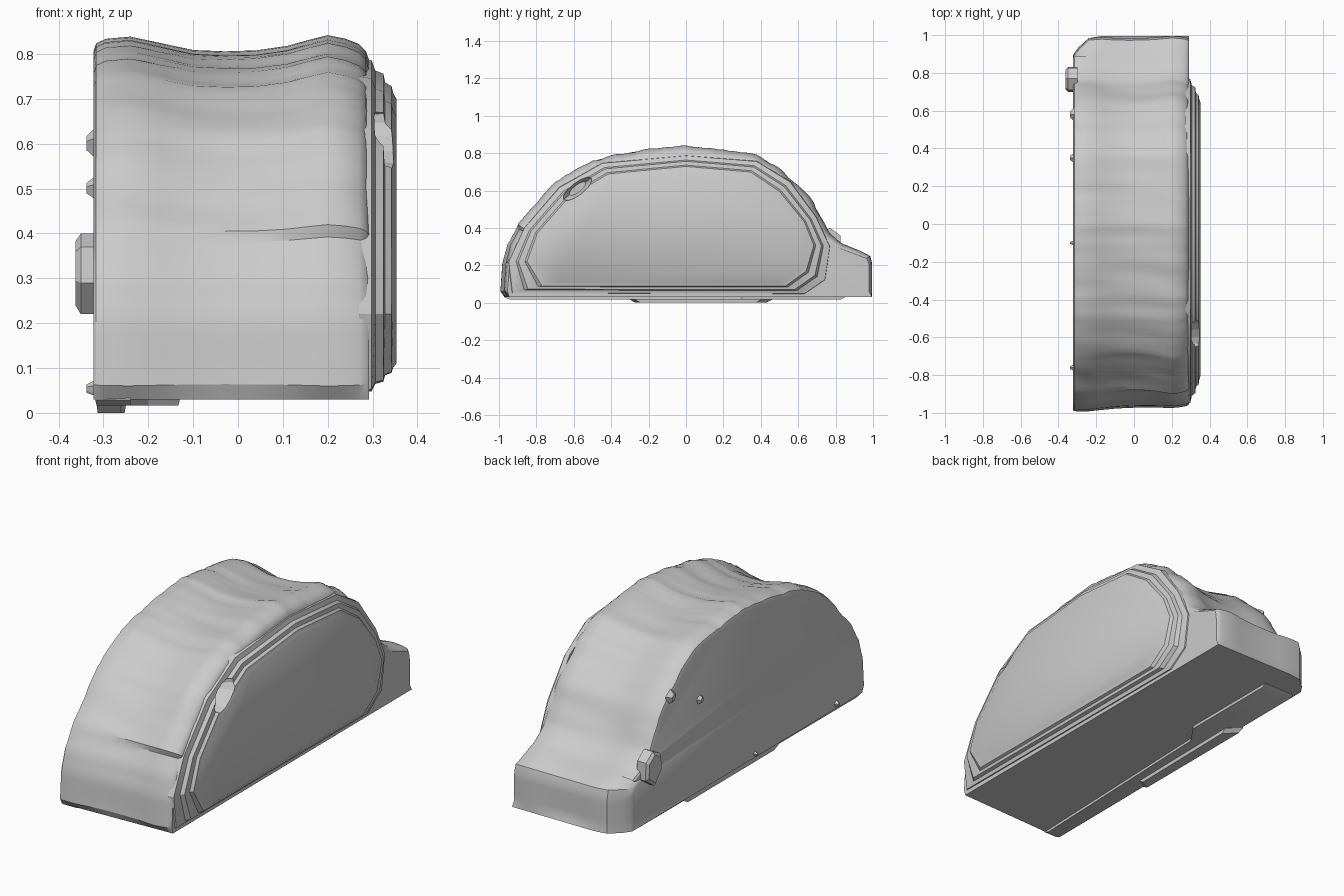
import bpy, bmesh, math, random
from mathutils import Vector

if "Cube" in bpy.data.objects:
    bpy.data.objects.remove(bpy.data.objects["Cube"])

random.seed(4)


def loft(name, rings):
    """Closed solid skinned through rings of equal point count."""
    bm = bmesh.new()
    vr = [[bm.verts.new(p) for p in r] for r in rings]
    n = len(vr[0])
    for a, b in zip(vr, vr[1:]):
        for i in range(n):
            j = (i + 1) % n
            bm.faces.new((a[i], a[j], b[j], b[i]))
    bm.faces.new(vr[0])
    bm.faces.new(vr[-1])
    bmesh.ops.recalc_face_normals(bm, faces=bm.faces)
    me = bpy.data.meshes.new(name)
    bm.to_mesh(me)
    bm.free()
    ob = bpy.data.objects.new(name, me)
    bpy.context.collection.objects.link(ob)
    return ob


def resample(pts, step):
    out = []
    for a, b in zip(pts, pts[1:]):
        a, b = Vector(a), Vector(b)
        k = max(1, round((b - a).length / step))
        out += [a.lerp(b, i / k) for i in range(k)]
    return out + [Vector(pts[-1])]


def smooth(ob, angle=30):
    bpy.ops.object.select_all(action='DESELECT')
    ob.select_set(True)
    bpy.context.view_layer.objects.active = ob
    bpy.ops.object.shade_smooth_by_angle(angle=math.radians(angle))


# Main body: rippled dome profile lofted across the width
profile = [(-0.97, 0.03), (-0.995, 0.06), (-0.985, 0.21), (-0.96, 0.31), (-0.9, 0.42),
           (-0.8, 0.54), (-0.7, 0.65), (-0.6, 0.71), (-0.5, 0.76), (-0.4, 0.79),
           (-0.2, 0.825), (0, 0.842), (0.2, 0.82), (0.38, 0.795), (0.5, 0.72),
           (0.6, 0.63), (0.67, 0.56), (0.73, 0.45), (0.77, 0.37), (0.84, 0.315),
           (0.94, 0.275), (0.985, 0.25), (0.995, 0.21), (0.995, 0.03)]
pts = resample(profile, 0.03)
ripple = [random.uniform(0, 0.009) for _ in pts]
layers = [(-0.322, 0.035), (-0.316, 0.018), (-0.295, 0.008), (-0.24, 0.003), (-0.17, 0.018),
          (-0.1, 0.033), (-0.03, 0.036), (0.04, 0.034), (0.11, 0.024), (0.16, 0.01),
          (0.2, 0.0), (0.24, 0.008), (0.27, 0.02), (0.285, 0.035), (0.292, 0.055)]
rings = []
for x, inset in layers:
    ring = []
    for i, p in enumerate(pts):
        t = pts[min(i + 1, len(pts) - 1)] - pts[max(i - 1, 0)]
        n = Vector((-t.y, t.x)).normalized()
        roof = min(1, max(0, (p.y - 0.2) / 0.35))
        d = inset * (0.3 + 0.7 * roof) + ripple[i] * roof * (0.6 + 0.4 * math.sin(x * 9 + i))
        if p.y < 0.05:
            d = 0
        q = p - n * d
        if p.x > 0.9:      # rounded left corner of the tail
            q.x -= 0.10 * max(0, (-0.2 - x) / 0.122) ** 2
        if p.x < -0.9:     # front end slightly skewed
            q.x += 0.025 * (x + 0.3) / 0.6
        ring.append((x, q.x, q.y))
    rings.append(ring)
body = loft("body", rings)

# Stepped side panel on the right
outer = [(-0.94, 0.05), (-0.955, 0.22), (-0.87, 0.4), (-0.68, 0.62), (-0.45, 0.75), (0, 0.79),
         (0.38, 0.76), (0.56, 0.65), (0.7, 0.46), (0.775, 0.3), (0.75, 0.12), (0.64, 0.045)]
inner = [(-0.69, 0.11), (-0.8, 0.22), (-0.76, 0.36), (-0.6, 0.54), (-0.4, 0.66), (0, 0.70),
         (0.33, 0.67), (0.47, 0.57), (0.6, 0.42), (0.64, 0.31), (0.59, 0.19), (0.48, 0.11)]
steps = [(0.27, 0), (0.298, 0.05), (0.306, 0.3), (0.324, 0.38), (0.328, 0.6),
         (0.342, 0.68), (0.346, 0.86), (0.353, 1.0)]
rings = []
for x, f in steps:
    r = [Vector(a).lerp(Vector(b), f) for a, b in zip(outer, inner)]
    r = resample(r + [r[0]], 10)[:-1]
    rings.append([(x, p.x, p.y) for p in r])
panel = loft("side_panel", rings)

# Slanted pocket near the upper front of the right side
ang = math.radians(38)
rings = []
for x, s in ((0.26, 0.6), (0.30, 1), (0.42, 1.2)):
    ring = []
    for i in range(12):
        a = i * math.tau / 12
        u, v = 0.09 * s * math.cos(a), 0.032 * s * math.sin(a)
        ring.append((x, -0.58 + u * math.cos(ang) - v * math.sin(ang),
                     0.61 + u * math.sin(ang) + v * math.cos(ang)))
    rings.append(ring)
cutter = loft("pocket_cutter", rings)
cutter.hide_render = True
cutter.hide_set(True)
for ob in (body, panel):
    m = ob.modifiers.new("pocket", 'BOOLEAN')
    m.operation = 'DIFFERENCE'
    m.object = cutter
    smooth(ob)


def slab(name, outline, z0, z1, taper):
    """Small lump: xy outline with a shrunken lower end."""
    c = sum((Vector(p) for p in outline), Vector((0, 0))) / len(outline)
    rs = []
    for z, f in ((z0, taper), (z0 + (z1 - z0) * 0.4, 1), (z1, 1)):
        rs.append([(*(c + (Vector(p) - c) * f), z) for p in outline])
    smooth(loft(name, rs))


# Low underside ridge along the left edge
slab("underside_ridge", [(-0.318, -0.97), (-0.24, -0.97), (-0.21, -0.1), (-0.2, 0.2),
                         (-0.13, 0.3), (-0.13, 0.85), (-0.31, 0.85)], 0.017, 0.045, 0.97)
slab("underside_keel", [(-0.315, -0.3), (-0.26, -0.27), (-0.25, 0.4), (-0.315, 0.46)],
     0.0, 0.04, 0.92)

# Small lumps on the left side
bump = [(0.70, 0.29), (0.71, 0.37), (0.77, 0.40), (0.825, 0.36), (0.83, 0.27), (0.76, 0.22)]
smooth(loft("left_bump", [[(-0.30, y, z) for y, z in bump], [(-0.35, y, z) for y, z in bump],
                          [(-0.362, 0.765 + (y - 0.765) * 0.8, 0.315 + (z - 0.315) * 0.8)
                           for y, z in bump]]))
for k, (y, z, s) in enumerate([(0.58, 0.6, 0.04), (0.35, 0.5, 0.03), (-0.76, 0.055, 0.02),
                               (-0.1, 0.05, 0.015)]):
    base = [(y + s * math.cos(a), z + s * math.sin(a)) for a in (0.3, 1.6, 2.8, 4.2, 5.3)]
    smooth(loft(f"left_nub_{k}", [[(-0.315, *p) for p in base],
                                  [(-0.338, y + (p[0] - y) * 0.4, z + (p[1] - z) * 0.4)
                                   for p in base]]))
